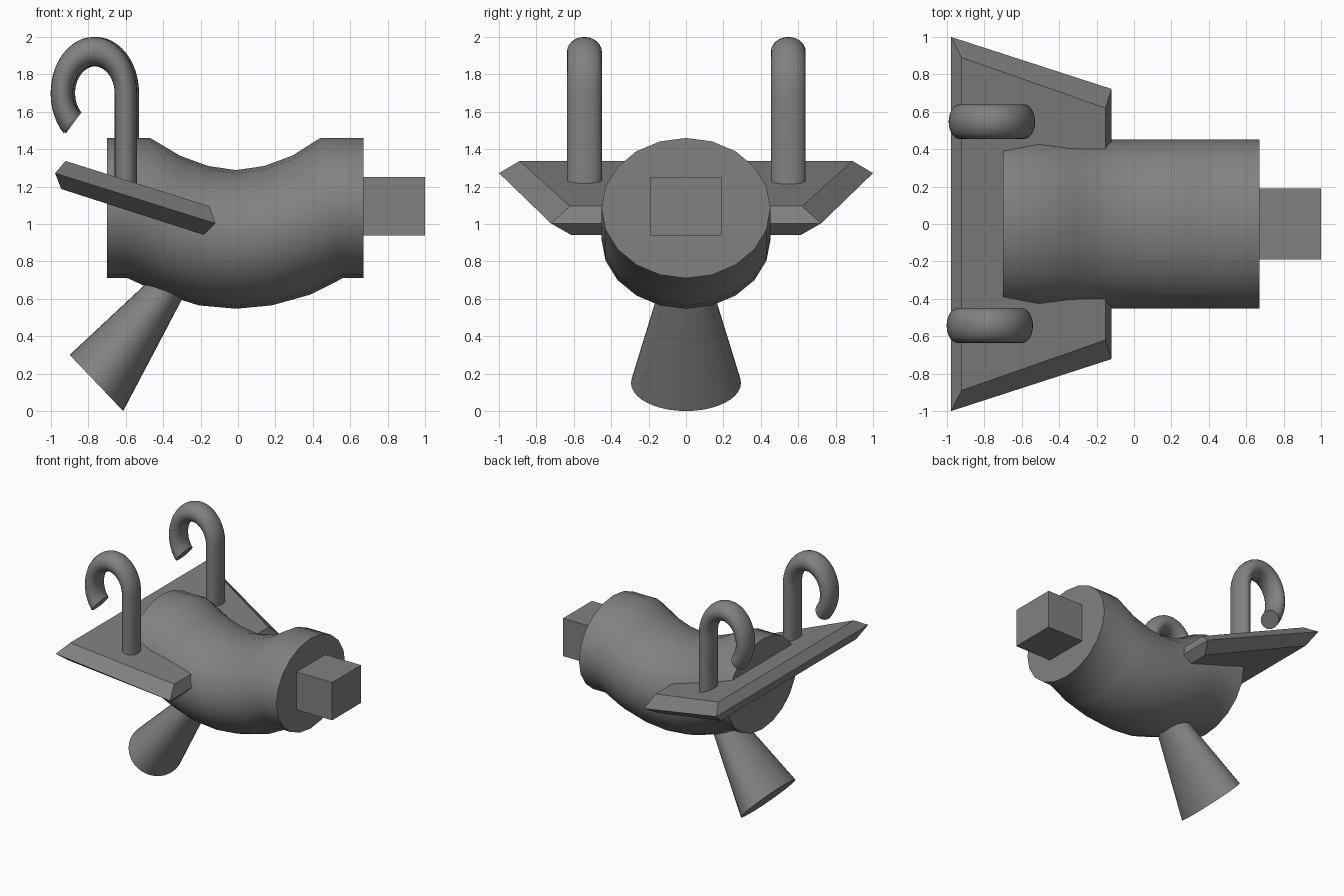
import bpy, bmesh, math
from mathutils import Vector

cube = bpy.data.objects.get("Cube")
if cube:
    bpy.data.objects.remove(cube, do_unlink=True)

GREY = (0.22, 0.22, 0.22, 1.0)
mat = bpy.data.materials.new("plain grey")
mat.use_nodes = True
mat.diffuse_color = GREY
bsdf = mat.node_tree.nodes["Principled BSDF"]
bsdf.inputs["Base Color"].default_value = GREY
bsdf.inputs["Roughness"].default_value = 0.7


def loft(name, rings, smooth=True):
    """Skin a list of equal-sized point rings and cap both ends."""
    bm = bmesh.new()
    loops = [[bm.verts.new(p) for p in ring] for ring in rings]
    n = len(loops[0])
    for a, b in zip(loops, loops[1:]):
        for i in range(n):
            j = (i + 1) % n
            bm.faces.new((a[i], a[j], b[j], b[i]))
    bm.faces.new(loops[0])
    bm.faces.new(loops[-1])
    bmesh.ops.recalc_face_normals(bm, faces=bm.faces[:])
    mesh = bpy.data.meshes.new(name)
    bm.to_mesh(mesh)
    bm.free()
    mesh.materials.append(mat)
    obj = bpy.data.objects.new(name, mesh)
    bpy.context.collection.objects.link(obj)
    if smooth:
        bpy.ops.object.select_all(action='DESELECT')
        obj.select_set(True)
        bpy.context.view_layer.objects.active = obj
        bpy.ops.object.shade_smooth_by_angle(angle=math.radians(40))
    return obj


def ellipse(centre, half, y_radius, n):
    """Ring around centre; half is its radius vector in the xz plane."""
    ring = []
    for i in range(n):
        a = 2 * math.pi * i / n
        ring.append(Vector(centre) + Vector(half) * math.cos(a)
                    + Vector((0, y_radius * math.sin(a), 0)))
    return ring


# Bent barrel: each pair is the top and bottom of one cross-section (x, z)
sections = [((-0.70, 1.46), (-0.70, 0.71)), ((-0.47, 1.46), (-0.59, 0.71)),
            ((-0.31, 1.365), (-0.40, 0.625)), ((-0.16, 1.31), (-0.21, 0.565)),
            ((-0.01, 1.288), (-0.01, 0.547)), ((0.14, 1.31), (0.18, 0.565)),
            ((0.29, 1.365), (0.385, 0.622)), ((0.44, 1.46), (0.56, 0.71)),
            ((0.67, 1.46), (0.67, 0.71))]
rings = []
for t, b in sections:
    top, bottom = Vector((t[0], 0, t[1])), Vector((b[0], 0, b[1]))
    rings.append(ellipse((top + bottom) / 2, (top - bottom) / 2, 0.452, 20))
loft("curved_body", rings)

# Tilted tapered plate with chamfered rim: (x, z, half width) rear and front
plate_levels = [((-0.945, 1.187, 0.89), (-0.183, 0.942, 0.615)),
                ((-0.978, 1.272, 1.0), (-0.12, 1.003, 0.722)),
                ((-0.922, 1.337, 0.89), (-0.153, 1.095, 0.62))]
rings = []
for (xr, zr, wr), (xf, zf, wf) in plate_levels:
    rings.append([(xr, -wr, zr), (xf, -wf, zf), (xf, wf, zf), (xr, wr, zr)])
loft("tilted_plate", rings, smooth=False)

# Flared foot, narrowing upward into the body
base, axis, half = Vector((-0.757, 0, 0.15)), Vector((0.326, 0, 0.431)), Vector((0.143, 0, -0.15))
loft("flared_foot", [ellipse(base + axis * t, half * (1 - 0.446 * t), 0.294 * (1 - 0.446 * t), 40)
                     for t in (0, 1.25)])

# Square peg on the end of the body
loft("square_peg", [[(x, -0.19, 0.938), (x, 0.19, 0.938), (x, 0.19, 1.252), (x, -0.19, 1.252)]
                    for x in (0.60, 1.0)], smooth=False)

# Two upright hooks curling backward over the plate
RX, RZ, TX, TZ, TY = 0.171, 0.222, 0.060, 0.078, 0.093
for name, cx, y in (("right_hook", -0.771, -0.543), ("left_hook", -0.760, 0.547)):
    rings = [ellipse((cx + RX, y, 1.16), (TX, 0, 0), TY, 24)]
    for k in range(31):
        a = math.radians(226) * k / 30
        c, s = math.cos(a), math.sin(a)
        rings.append(ellipse((cx + RX * c, y, 1.70 + RZ * s), (TX * c, 0, TZ * s), TY, 24))
    loft(name, rings)
